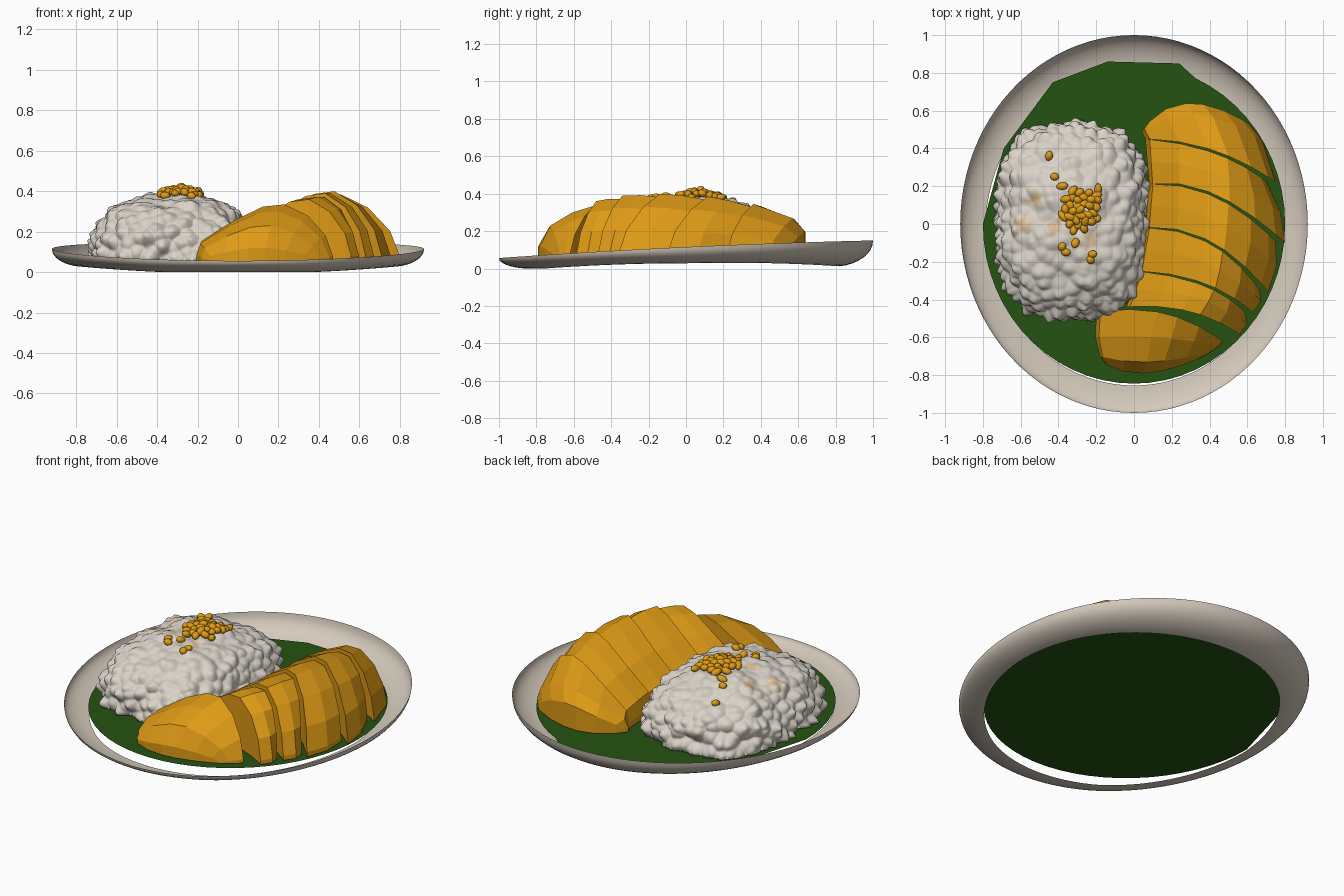
import bpy, bmesh, math, random
from mathutils import Vector, Matrix, noise
from mathutils.bvhtree import BVHTree

random.seed(4)
if "Cube" in bpy.data.objects:
    bpy.data.objects.remove(bpy.data.objects["Cube"])


def material(name, rgb):
    m = bpy.data.materials.new(name)
    m.use_nodes = True
    m.diffuse_color = (*rgb, 1)
    bsdf = m.node_tree.nodes["Principled BSDF"]
    bsdf.inputs["Base Color"].default_value = (*rgb, 1)
    bsdf.inputs["Roughness"].default_value = 0.7
    return m


PLATE = material("warm_ceramic", (0.66, 0.59, 0.50))
LEAF = material("leaf_green", (0.018, 0.085, 0.006))
RICE = material("rice_white", (0.70, 0.65, 0.58))
STAIN = material("pale_tan", (0.72, 0.52, 0.32))
MANGO = material("mango_orange", (0.74, 0.33, 0.008))


def finish(bm, name, mats, smooth=False, fix_normals=True):
    if fix_normals:
        bmesh.ops.recalc_face_normals(bm, faces=bm.faces)
    mesh = bpy.data.meshes.new(name)
    bm.to_mesh(mesh)
    bm.free()
    for m in mats:
        mesh.materials.append(m)
    if smooth:
        mesh.shade_smooth()
    ob = bpy.data.objects.new(name, mesh)
    bpy.context.collection.objects.link(ob)
    return ob


def loft(bm, rings, closed=True):
    """Bridge consecutive rows of vertices with quads."""
    for a, b in zip(rings, rings[1:]):
        n = len(a)
        for i in range(n if closed else n - 1):
            j = (i + 1) % n
            bm.faces.new((a[i], a[j], b[j], b[i]))


# Plate rim: an open oval ring, higher at the back
bm = bmesh.new()
rings = []
for k in range(9):
    t = k / 8
    ring = []
    for i in range(96):
        a = math.tau * i / 96
        c, s = math.cos(a), math.sin(a)
        inner = 0.855 - 0.035 * max(0, s)
        r = inner + (1 - inner) * math.sin(t * math.pi / 2)
        low = 0.028 - 0.036 * s * s + 0.02 * max(0, s)
        high = 0.115 + 0.047 * s - 0.012 * s * s
        z = max(0, low) + (high - max(0, low)) * t ** 1.6
        ring.append(bm.verts.new((0.92 * r * c, r * s, z)))
    rings.append(ring)
loft(bm, rings)
finish(bm, "plate_rim", [PLATE], smooth=True)

# Leaf liner: flat oval sheet with straight trimmed edges at the back left
bm = bmesh.new()
edge = [(0.80 * math.cos(math.radians(d)), 0.845 * math.sin(math.radians(d)))
        for d in range(-180, 70, 6)]
edge += [(0.24, 0.85), (-0.14, 0.86), (-0.43, 0.75), (-0.69, 0.40)]
bm.faces.new([bm.verts.new((x, y, 0.048)) for x, y in edge])
finish(bm, "leaf_liner", [LEAF], fix_normals=False)

# Rice mound: boxy dome with grainy sides and a smoother top
CENTER = Vector((-0.325, 0.015))
STAINS = [Vector(p) for p in ((-0.53, 0.14), (-0.6, 0.0), (-0.3, -0.11),
                              (-0.23, -0.09), (-0.42, -0.02))]
bm = bmesh.new()
bmesh.ops.create_icosphere(bm, subdivisions=7, radius=1)
for v in bm.verts:
    d = v.co.normalized()
    flat = Vector((d.x, d.y))
    h = flat.normalized() if flat.length > 1e-6 else Vector((1, 0))
    k = (abs(h.x) ** 2.8 + abs(h.y) ** 2.8) ** (-1 / 2.8)
    up = max(d.z, 0)
    p = Vector((CENTER.x + 0.41 * d.x * k, CENTER.y + 0.53 * d.y * k,
                0.055 + 0.335 * up ** 0.72))
    grain = noise.voronoi(p * 15)[0][0]
    lump = noise.noise(p * 8)
    side = 1 - 0.65 * up
    out = Vector((d.x, d.y, 0.8 * up))
    p += out * ((0.35 - grain) * 0.07 * side + lump * 0.028)
    p.z = max(p.z, 0.05)
    v.co = p
for f in bm.faces:
    c = f.calc_center_median()
    near = min((c.xy - s).length for s in STAINS)
    if c.z > 0.25 and near + 0.05 * noise.noise(c * 30) < 0.034:
        f.material_index = 1
surface = BVHTree.FromBMesh(bm)
finish(bm, "rice_mound", [RICE, STAIN], smooth=True, fix_normals=False)

# Roasted beans: a heap on the mound and a few strays resting on the surface
spots = []
for i in range(30):
    a, r = i * 2.4, 0.105 * math.sqrt(i / 30)
    spots.append((-0.285 + r * math.cos(a), 0.075 + 1.1 * r * math.sin(a),
                  0.012 + 0.035 * (1 - r / 0.105)))
spots += [(x, y, 0.006) for x, y in
          ((-0.45, 0.36), (-0.42, 0.25), (-0.38, 0.20), (-0.38, -0.12),
           (-0.36, -0.15), (-0.22, -0.16), (-0.23, -0.19), (-0.19, 0.18),
           (-0.2, 0.15), (-0.31, -0.1))]
bm = bmesh.new()
for x, y, lift in spots:
    hit = surface.ray_cast(Vector((x, y, 1)), Vector((0, 0, -1)))[0]
    m = (Matrix.Translation((x, y, hit.z + lift))
         @ Matrix.Rotation(random.uniform(0, math.pi), 4, 'Z')
         @ Matrix.Rotation(random.uniform(-0.5, 0.5), 4, 'Y')
         @ Matrix.Diagonal((random.uniform(0.024, 0.036), 0.021, 0.019, 1)))
    bmesh.ops.create_uvsphere(bm, u_segments=10, v_segments=7, radius=1, matrix=m)
finish(bm, "roasted_beans", [MANGO], smooth=True)

# Mango: each section is a curved cut, given as left, middle, right and height
PROFILE = ((0, 0.12), (0.03, 0.36), (0.24, 0.70), (0.46, 0.96), (0.62, 1.0),
           (0.80, 0.80), (0.94, 0.45), (1, 0.08))
BASE = 0.055


def section(bm, left, mid, right, h):
    l, m, r = Vector(left), Vector(mid), Vector(right)
    ctrl = 2 * m - (l + r) / 2
    top, low = [], []
    for t, f in PROFILE:
        p = l * (1 - t) ** 2 + ctrl * 2 * t * (1 - t) + r * t * t
        top.append(bm.verts.new((p.x, p.y, BASE + f * (h - BASE))))
        low.append(bm.verts.new((p.x, p.y, BASE)))
    return top, low


def slice_piece(name, cuts):
    bm = bmesh.new()
    parts = [section(bm, *c) for c in cuts]
    loft(bm, [p[0] + p[1][::-1] for p in parts])
    for top, low in (parts[0], parts[-1]):
        loft(bm, [top, low], closed=False)
    finish(bm, name, [MANGO])


def tucked(cut):
    """Smaller copy of a cut, so the piece behind stands proud of it."""
    l, m, r, h = cut
    inward = Vector(r).lerp(Vector(l), 0.07)
    return (l, (m[0], m[1] - 0.012), (inward.x, inward.y - 0.012), h * 0.955)


CUTS = [
    ((0.06, 0.45), (0.42, 0.39), (0.75, 0.22), 0.345),
    ((0.08, 0.21), (0.42, 0.16), (0.80, -0.10), 0.385),
    ((0.06, -0.02), (0.40, -0.09), (0.71, -0.36), 0.40),
    ((0.02, -0.25), (0.36, -0.31), (0.63, -0.47), 0.39),
    ((-0.04, -0.44), (0.28, -0.46), (0.56, -0.585), 0.36),
]
slice_piece("mango_end_back", [((0.07, 0.53), (0.30, 0.64), (0.61, 0.53), 0.20),
                               ((0.04, 0.49), (0.34, 0.58), (0.68, 0.44), 0.27),
                               CUTS[0]])
for i, (back, front) in enumerate(zip(CUTS, CUTS[1:])):
    b = tucked(back)
    middle = tuple(tuple((u + w) / 2 for u, w in zip(b[j], front[j]))
                   for j in range(3))
    swell = (middle[0], middle[1], (middle[2][0] + 0.025, middle[2][1]),
             (b[3] + front[3]) / 2 + 0.006)
    slice_piece(f"mango_slice_{i + 1}", [b, swell, front])
slice_piece("mango_end_front", [((-0.20, -0.47), (0.15, -0.47), (0.47, -0.62), 0.335),
                                ((-0.205, -0.60), (0.12, -0.60), (0.45, -0.645), 0.30),
                                ((-0.18, -0.70), (0.09, -0.73), (0.41, -0.675), 0.23),
                                ((-0.15, -0.74), (0.07, -0.79), (0.37, -0.70), 0.12)])
